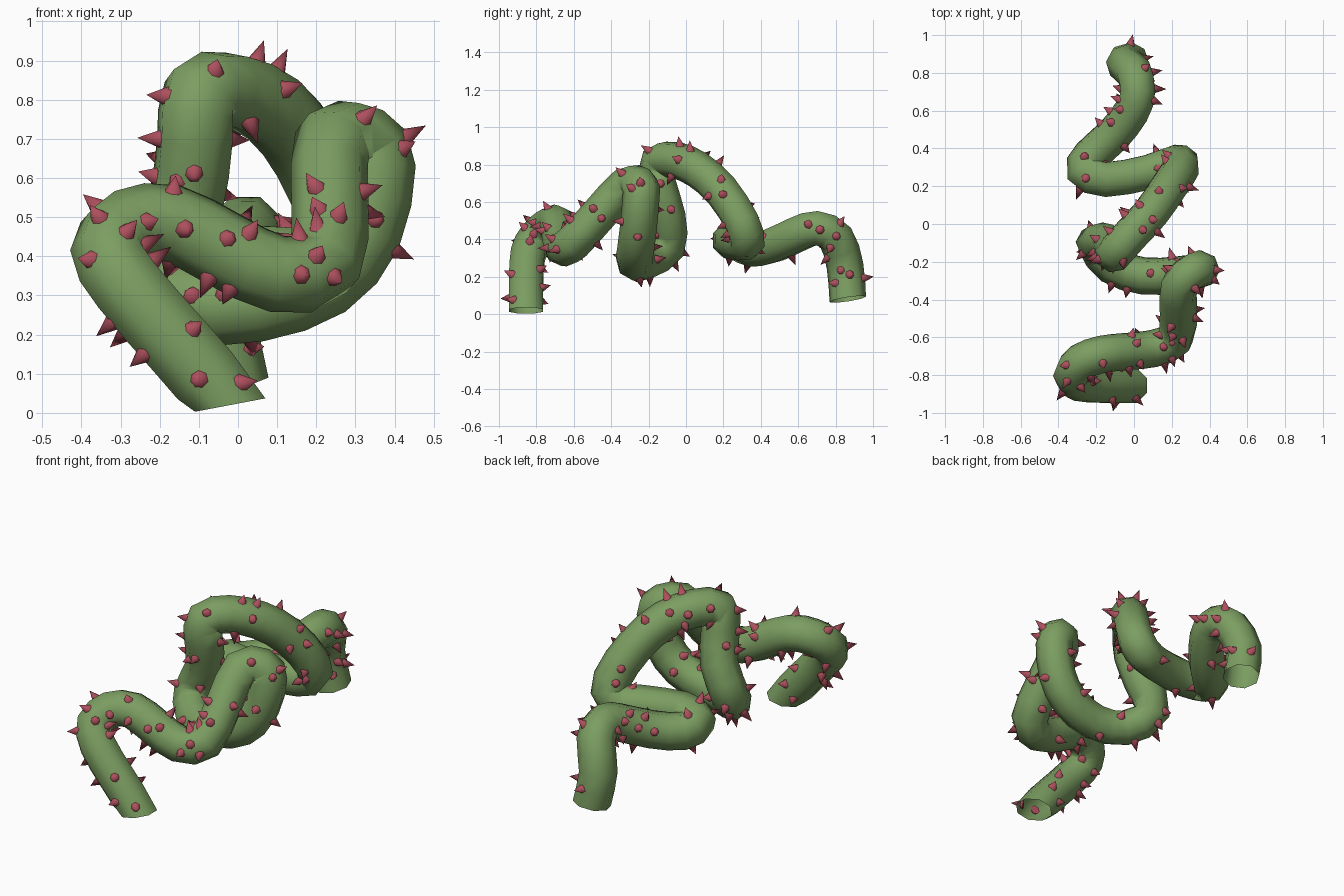
import bpy, bmesh, math, random
from mathutils import Vector, Matrix

if "Cube" in bpy.data.objects:
    bpy.data.objects.remove(bpy.data.objects["Cube"])

random.seed(11)
R, SIDES = 0.099, 8

PATH = [Vector(p) for p in [
    (-.02, -.855, .02), (-.15, -.855, .17), (-.28, -.845, .32), (-.33, -.80, .41),
    (-.28, -.73, .475), (-.17, -.69, .485), (-.04, -.675, .42), (.10, -.66, .355),
    (.22, -.605, .38), (.235, -.46, .54), (.24, -.32, .69), (.32, -.245, .69),
    (.355, -.24, .63), (.32, -.255, .46), (.22, -.27, .34), (.05, -.275, .28),
    (-.12, -.22, .28), (-.21, -.10, .36), (-.135, -.10, .53), (-.11, -.15, .70),
    (-.10, -.15, .81), (-.02, -.06, .825), (.09, .06, .775), (.18, .19, .66),
    (.25, .30, .49), (.22, .325, .39), (.08, .275, .385), (-.15, .235, .395),
    (-.265, .28, .385), (-.23, .36, .35), (-.11, .47, .37), (-.01, .60, .43),
    (.02, .70, .46), (.00, .80, .41), (-.05, .85, .26), (-.02, .865, .08)]]


def material(name, rgb):
    m = bpy.data.materials.new(name)
    m.diffuse_color = (*rgb, 1)
    m.use_nodes = True
    m.node_tree.nodes["Principled BSDF"].inputs["Base Color"].default_value = m.diffuse_color
    return m


def make_object(name, bm, mat):
    bmesh.ops.recalc_face_normals(bm, faces=bm.faces[:])
    for f in bm.faces:
        f.smooth = len(f.verts) <= 4
    me = bpy.data.meshes.new(name)
    bm.to_mesh(me)
    bm.free()
    me.materials.append(mat)
    ob = bpy.data.objects.new(name, me)
    bpy.context.collection.objects.link(ob)
    return ob


def smooth_path(pts, steps=2):
    # Catmull-Rom through the control points
    q = [2 * pts[0] - pts[1]] + pts + [2 * pts[-1] - pts[-2]]
    out = []
    for a, b, c, d in zip(q, q[1:], q[2:], q[3:]):
        for k in range(steps):
            t = k / steps
            out.append(.5 * (2 * b + (c - a) * t + (2 * a - 5 * b + 4 * c - d) * t * t
                             + (3 * b - a - 3 * c + d) * t ** 3))
    return out + [pts[-1]]


# Frames carried along the path without twisting
line = smooth_path(PATH)
n = len(line)
tangents = [(line[min(i + 1, n - 1)] - line[max(i - 1, 0)]).normalized() for i in range(n)]
tangents[0] = Vector((-.19, 0, 1)).normalized()      # nearly level foot rings
tangents[-1] = Vector((.12, .15, -1)).normalized()
side = tangents[0].cross(Vector((0, 1, 0))).normalized()
frames = []
for i, t in enumerate(tangents):
    if i:
        side = tangents[i - 1].rotation_difference(t) @ side
        side = (side - t * side.dot(t)).normalized()
    frames.append((side.copy(), t.cross(side)))


def radial(i, angle):
    u, v = frames[i]
    return u * math.cos(angle) + v * math.sin(angle)


# Vine stem, an open tube
bm = bmesh.new()
rings = [[bm.verts.new(line[i] + R * radial(i, math.tau * (k + .5) / SIDES))
          for k in range(SIDES)] for i in range(n)]
for a, b in zip(rings, rings[1:]):
    for k in range(SIDES):
        j = (k + 1) % SIDES
        bm.faces.new((a[k], a[j], b[j], b[k]))
make_object("vine_stem", bm, material("stem_green", (.20, .34, .12)))

# Thorns scattered over the stem, kept apart from one another
bm = bmesh.new()
placed = []
tries = 0
while len(placed) < 125 and tries < 5000:
    tries += 1
    i = random.randrange(n - 1)
    direction = radial(i, random.uniform(0, math.tau))
    centre = line[i].lerp(line[i + 1], random.random())
    pos = centre + direction * R * .95
    buried = any((pos - p).length < R * .88 for p in line)
    if buried or pos.z < .04 or any((pos - p).length < .05 for p in placed):
        continue
    placed.append(pos)
    h = random.uniform(.055, .07)
    turn = direction.to_track_quat('Z', 'Y').to_matrix().to_4x4()
    m = Matrix.Translation(pos + direction * (h / 2 - .01)) @ turn
    bmesh.ops.create_cone(bm, cap_ends=True, segments=7, radius1=.027, radius2=0,
                          depth=h, matrix=m)
make_object("thorns", bm, material("thorn_red", (.42, .08, .11)))
